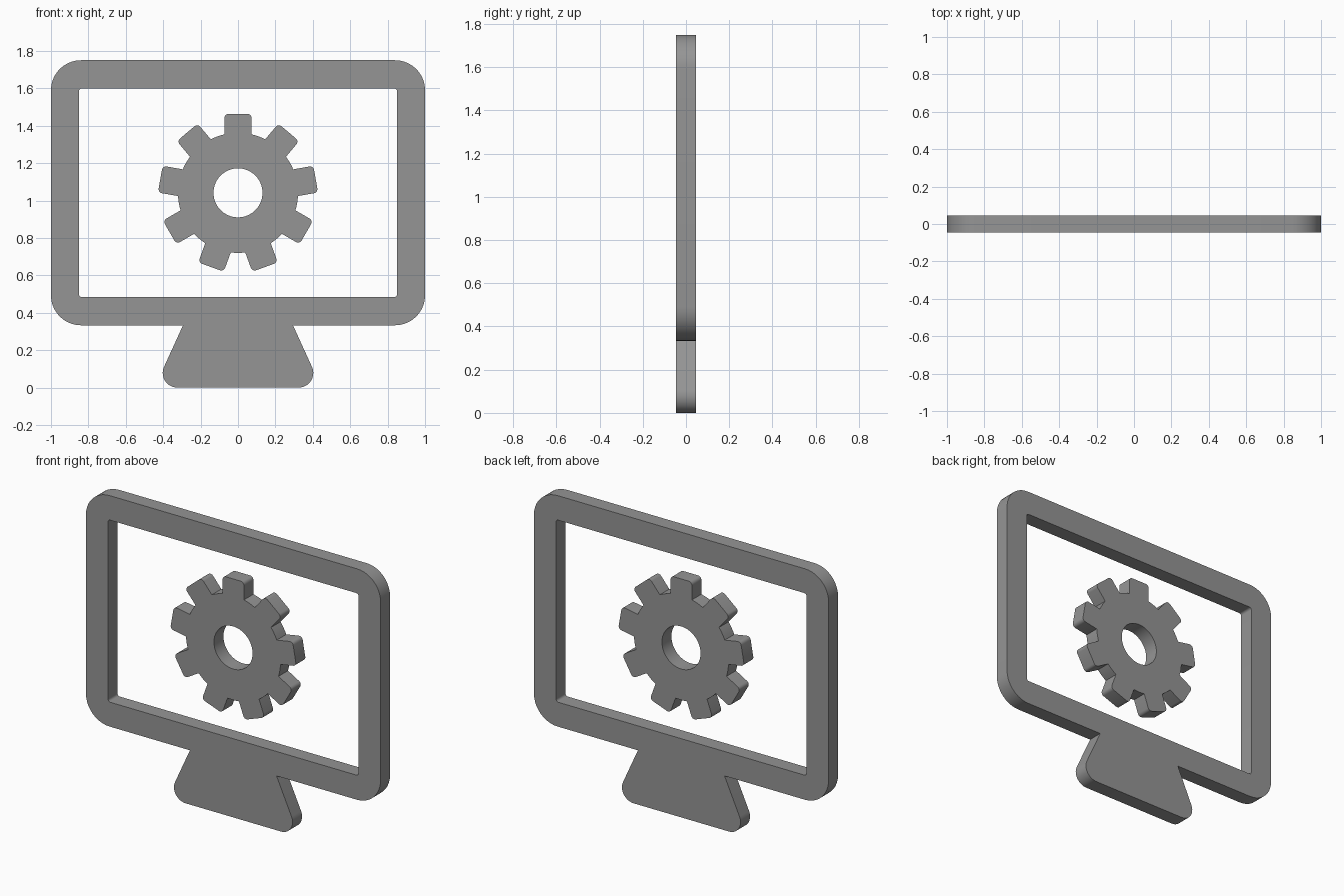
import bpy, bmesh
from math import sin, cos, tan, asin, pi, radians
from mathutils import Vector

if "Cube" in bpy.data.objects:
    bpy.data.objects.remove(bpy.data.objects["Cube"])

HALF_DEPTH = 0.046

# dark grey finish shared by all parts
dark = bpy.data.materials.new("dark_grey")
dark.diffuse_color = (0.3, 0.3, 0.3, 1)
dark.use_nodes = True
dark.node_tree.nodes["Principled BSDF"].inputs["Base Color"].default_value = dark.diffuse_color


def rounded(corners, segs=10):
    """Outline from (x, z, radius) corners, each rounded by an arc."""
    pts = []
    n = len(corners)
    for i, (x, z, r) in enumerate(corners):
        p = Vector((x, z))
        if r == 0:
            pts.append(p)
            continue
        u = (Vector(corners[i - 1][:2]) - p).normalized()
        v = (Vector(corners[(i + 1) % n][:2]) - p).normalized()
        half = u.angle(v) / 2
        centre = p + (u + v).normalized() * (r / sin(half))
        t = r / tan(half)
        d0 = (p + u * t - centre).normalized()
        d1 = (p + v * t - centre).normalized()
        pts += [centre + d0.slerp(d1, k / segs) * r for k in range(segs + 1)]
    return pts


def plate(name, outlines):
    """Flat plate in the XZ plane; inner outlines become holes."""
    curve = bpy.data.curves.new(name + "_profile", 'CURVE')
    curve.dimensions = '2D'
    curve.fill_mode = 'BOTH'
    curve.extrude = HALF_DEPTH
    for pts in outlines:
        spline = curve.splines.new('POLY')
        spline.points.add(len(pts) - 1)
        for sp, p in zip(spline.points, pts):
            sp.co = (p.x, p.y, 0, 1)
        spline.use_cyclic_u = True
    temp = bpy.data.objects.new(name + "_profile", curve)
    bpy.context.collection.objects.link(temp)
    deps = bpy.context.evaluated_depsgraph_get()
    mesh = bpy.data.meshes.new_from_object(temp.evaluated_get(deps))
    bpy.data.objects.remove(temp)

    # weld caps to walls and stand the plate upright
    bm = bmesh.new()
    bm.from_mesh(mesh)
    bmesh.ops.remove_doubles(bm, verts=bm.verts, dist=1e-5)
    for v in bm.verts:
        v.co = (v.co.x, -v.co.z, v.co.y)
    for f in bm.faces:
        f.material_index = 0
    bmesh.ops.recalc_face_normals(bm, faces=bm.faces)
    bm.to_mesh(mesh)
    bm.free()

    mesh.name = name
    mesh.materials.clear()
    mesh.materials.append(dark)
    obj = bpy.data.objects.new(name, mesh)
    bpy.context.collection.objects.link(obj)
    bpy.ops.object.select_all(action='DESELECT')
    obj.select_set(True)
    bpy.context.view_layer.objects.active = obj
    bpy.ops.object.shade_smooth_by_angle(angle=radians(30))
    return obj


# screen frame with its flared stand, one continuous outline
right = [(0.446, 0, 0.078), (0.294, 0.333, 0),
         (1, 0.333, 0.16), (1, 1.75, 0.16)]
left = [(-x, z, r) for x, z, r in reversed(right)]
screen = [(-0.85, 0.483, 0.015), (0.85, 0.483, 0.015),
          (0.85, 1.6, 0.015), (-0.85, 1.6, 0.015)]
plate("screen_frame_and_stand", [rounded(right + left), rounded(screen, 4)])

# gear with nine straight-sided teeth and a round bore
TEETH, CZ, ROOT, TIP, HALF_TOOTH, BORE = 9, 1.041, 0.321, 0.422, 0.0725, 0.131
root_angle = asin(HALF_TOOTH / ROOT)
gap = 2 * pi / TEETH - 2 * root_angle
base = ROOT * cos(root_angle)
tooth = [(-HALF_TOOTH, base, 0), (-HALF_TOOTH, TIP, 0.022),
         (HALF_TOOTH, TIP, 0.022), (HALF_TOOTH, base, 0)]
tooth += [(ROOT * sin(root_angle + gap * k / 4),
           ROOT * cos(root_angle + gap * k / 4), 0) for k in (1, 2, 3)]
gear = []
for i in range(TEETH):
    a = 2 * pi * i / TEETH
    gear += [(x * cos(a) + z * sin(a), CZ + z * cos(a) - x * sin(a), r)
             for x, z, r in tooth]
bore = [Vector((BORE * cos(2 * pi * k / 64), CZ + BORE * sin(2 * pi * k / 64)))
        for k in range(64)]
plate("gear", [rounded(gear, 5), bore])
